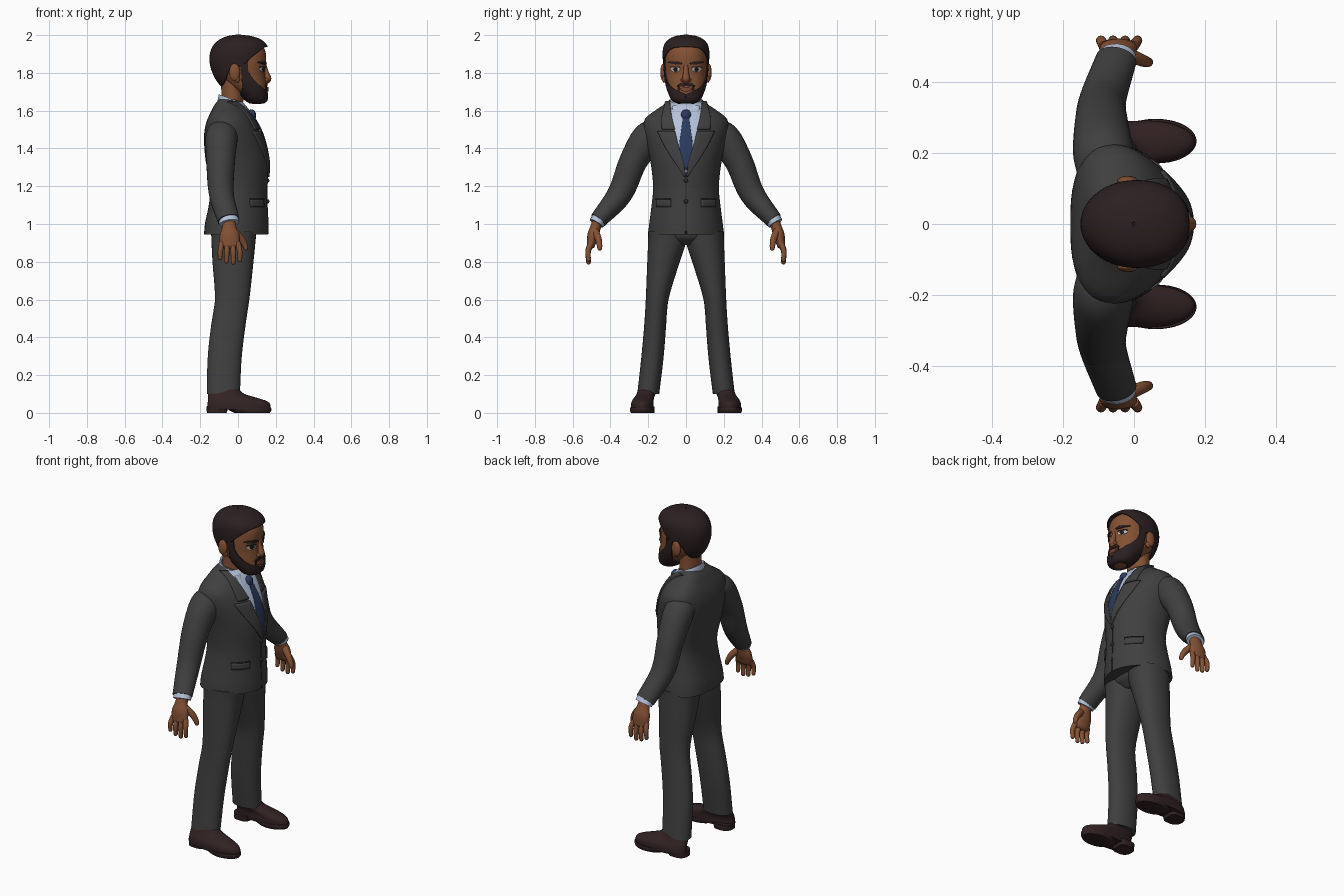
import bpy, bmesh
from math import sin, cos, pi, asin, radians
from mathutils import Vector

if "Cube" in bpy.data.objects:
    bpy.data.objects.remove(bpy.data.objects["Cube"], do_unlink=True)


def material(name, *rgb):
    mat = bpy.data.materials.new(name)
    mat.use_nodes = True
    mat.diffuse_color = (*rgb, 1)
    bsdf = mat.node_tree.nodes["Principled BSDF"]
    bsdf.inputs["Base Color"].default_value = (*rgb, 1)
    bsdf.inputs["Roughness"].default_value = 0.8
    return mat


charcoal = material("charcoal cloth", .05, .05, .05)
seam = material("dark seam", .025, .025, .025)
pale_blue = material("pale blue shirt", .46, .54, .7)
navy = material("navy tie", .024, .043, .11)
skin = material("brown skin", .23, .082, .034)
black_brown = material("black brown hair", .025, .014, .015)
leather = material("dark brown leather", .032, .016, .017)
white = material("eye white", .55, .52, .5)
iris = material("dark iris", .015, .01, .01)
lip = material("lip", .2, .06, .035)


def curve(rows, z):
    """Smooth interpolation of rows by their first value."""
    rows = sorted(rows)
    i = 0
    while i < len(rows) - 2 and z > rows[i + 1][0]:
        i += 1
    p, q = rows[i], rows[i + 1]
    before, after = rows[max(i - 1, 0)], rows[min(i + 2, len(rows) - 1)]
    h = q[0] - p[0]
    u = (z - p[0]) / h
    out = [z]
    for k in range(1, len(p)):
        m0 = (q[k] - before[k]) / (q[0] - before[0]) * h
        m1 = (after[k] - p[k]) / (after[0] - p[0]) * h
        out.append(p[k] + u * m0 + u * u * (3 * (q[k] - p[k]) - 2 * m0 - m1)
                   + u ** 3 * (2 * (p[k] - q[k]) + m0 + m1))
    return out


def samples(rows, n, ease=True):
    lo, hi = min(rows)[0], max(rows)[0]
    fractions = [(1 - cos(pi * i / n)) / 2 if ease else i / n for i in range(n + 1)]
    return [curve(rows, lo + (hi - lo) * f) for f in fractions]


def grid(name, rings, mat, closed=True, mirror=False, thick=0):
    bm = bmesh.new()
    vs = [[bm.verts.new(p) for p in ring] for ring in rings]
    n = len(vs[0])
    for a, b in zip(vs, vs[1:]):
        for i in range(n if closed else n - 1):
            j = (i + 1) % n
            bm.faces.new((a[i], a[j], b[j], b[i]))
    if closed and not thick:
        bm.faces.new(vs[0][::-1])
        bm.faces.new(vs[-1])
        bmesh.ops.recalc_face_normals(bm, faces=bm.faces)
    mesh = bpy.data.meshes.new(name)
    bm.to_mesh(mesh)
    bm.free()
    obj = bpy.data.objects.new(name, mesh)
    bpy.context.collection.objects.link(obj)
    return finish(obj, mat, mirror, thick)


def finish(obj, mat, mirror=False, thick=0):
    obj.data.materials.append(mat)
    bpy.ops.object.select_all(action='DESELECT')
    obj.select_set(True)
    bpy.context.view_layer.objects.active = obj
    bpy.ops.object.shade_smooth_by_angle(angle=radians(50))
    if mirror:
        obj.modifiers.new("mirror", 'MIRROR').use_axis = (False, True, False)
    if thick:
        mod = obj.modifiers.new("thickness", 'SOLIDIFY')
        mod.thickness, mod.offset = thick, 0
    return obj


def on_ring(sec, t, nf=2, nb=2, frac=.5):
    """Point at angle t (0 = front) of a section: z, back, front, half width, centre y."""
    z, xb, xf, b, cy = (list(sec) + [0])[:5]
    cx = xb + (xf - xb) * frac
    c, s = cos(t), sin(t)
    n, a = (nf, xf - cx) if c >= 0 else (nb, cx - xb)
    return Vector((cx + a * abs(c) ** (2 / n) * (1 if c > 0 else -1),
                   cy + b * abs(s) ** (2 / n) * (1 if s > 0 else -1), z))


def loft(name, rows, mat, n=24, segs=40, mirror=False, form=()):
    rings = [[on_ring(s, 2 * pi * i / segs, *form) for i in range(segs)]
             for s in samples(rows, n)]
    return grid(name, rings, mat, mirror=mirror)


def patch(name, body, form, rows, mat, rise, angles=False, mirror=True, n=16, cols=10):
    """Thin plate on a lofted body; rows are z, inner, outer as widths or degrees."""
    rings = []
    for z, u0, u1 in samples(rows, n, False):
        sec = curve(body, z)
        power = form[0] / 2 if form else 1
        t = [radians(u) if angles else asin(min(max(u, 0) / sec[3], 1) ** power)
             for u in (u0, u1)]
        rings.append([on_ring(sec, t[0] + (t[1] - t[0]) * k / cols, *form)
                      for k in range(cols + 1)])
    return grid(name, rings, mat, closed=False, mirror=mirror, thick=2 * rise)


def tube(name, points, mat, n=16, segs=20, mirror=True, rounded=True):
    """Round limb through points: x, y, z, radius along x, radius across."""
    path = samples([(i, *p) for i, p in enumerate(points)], n, False)
    pos = [Vector(p[1:4]) for p in path]
    rings = []

    def ring(centre, tan, ru, rv):
        u = (Vector((1, 0, 0)) - tan * tan.x).normalized()
        v = tan.cross(u)
        rings.append([centre + u * ru * cos(2 * pi * k / segs) + v * rv * sin(2 * pi * k / segs)
                      for k in range(segs)])

    for i, p in enumerate(path):
        tan = (pos[min(i + 1, n)] - pos[max(i - 1, 0)]).normalized()
        ring(pos[i], tan, p[4], p[5])
    if rounded:
        for k in (.4, .8, 1.1, 1.4):
            ring(pos[-1] + tan * p[5] * sin(k), tan, p[4] * cos(k), p[5] * cos(k))
    return grid(name, rings, mat, mirror=mirror)


def ball(name, loc, size, mat, mirror=False):
    bpy.ops.mesh.primitive_uv_sphere_add(segments=24, ring_count=14, radius=1)
    obj = bpy.context.object
    obj.name = name
    for v in obj.data.vertices:
        v.co = Vector(loc) + v.co * Vector(size)
    return finish(obj, mat, mirror)


# Jacket body, with a flat back and a tapering chest
torso = [(.945, -.18, .16, .2), (1.0, -.175, .16, .195), (1.1, -.155, .155, .182),
         (1.2, -.145, .155, .174), (1.34, -.172, .16, .19), (1.45, -.18, .137, .215),
         (1.51, -.175, .113, .225), (1.56, -.16, .085, .215), (1.6, -.14, .06, .165),
         (1.63, -.125, .035, .12), (1.66, -.1, .01, .085)]
cut = (1.9, 2.7, .42)
loft("jacket", torso, charcoal, n=36, segs=56, form=cut)
tube("sleeve", [(-.085, .14, 1.49, .075, .06), (-.087, .2, 1.455, .085, .085),
                (-.092, .28, 1.33, .076, .074), (-.088, .35, 1.16, .066, .066),
                (-.05, .465, 1.02, .058, .046)], charcoal, n=24, segs=28, rounded=False)
tube("shirt_cuff", [(-.052, .455, 1.035, .053, .041), (-.046, .474, 1.003, .053, .041)],
     pale_blue, n=3, rounded=False)

# Shirt front, tie, lapels and jacket details
patch("shirt_front", torso, cut, [(1.27, 0, .003), (1.4, 0, .038), (1.55, 0, .072),
                                  (1.645, 0, .09)], pale_blue, .003)
patch("tie", torso, cut, [(1.29, 0, .012), (1.4, 0, .034), (1.5, 0, .024), (1.57, 0, .015)],
      navy, .007)
ball("tie_knot", (.072, 0, 1.575), (.024, .027, .032), navy)
patch("lapel", torso, cut, [(1.25, 0, .008), (1.33, .014, .06), (1.42, .04, .115),
                            (1.49, .057, .148)], charcoal, .009)
patch("lapel_collar", torso, cut, [(1.5, .058, .125), (1.57, .075, .125),
                                   (1.645, .083, .104)], charcoal, .009)
patch("front_opening", torso, cut, [(.946, 0, .004), (1.25, 0, .0025)], seam, .002)
patch("pocket_flap", torso, cut, [(1.09, .08, .155), (1.13, .08, .155)], charcoal, .006, n=3)
patch("pocket_seam", torso, cut, [(1.129, .08, .155), (1.134, .08, .155)], seam, .007, n=2)
for z in (1.12, 1.23):
    ball("jacket_button", (.158, 0, z), (.008, .011, .011), seam)

# Shirt collar, tilted down to the front
collar = []
for cx, a, b, back, front in [(-.02, .082, .1, 1.61, 1.55), (-.03, .076, .09, 1.655, 1.6),
                              (-.035, .066, .08, 1.685, 1.635), (-.035, .056, .07, 1.68, 1.63)]:
    angles = [2 * pi * i / 40 for i in range(40)]
    collar.append([(cx + a * cos(t), b * sin(t), (back + front) / 2 - (back - front) / 2 * cos(t))
                   for t in angles])
grid("shirt_collar", collar, pale_blue, thick=.004)
tube("collar_point", [(.03, .045, 1.62, .012, .03), (.075, .05, 1.56, .008, .012)], pale_blue, n=5)

# Trousers and shoes
loft("trouser_seat", [(.89, -.1, .05, .08), (.93, -.14, .09, .17), (1.0, -.14, .1, .17)], charcoal)
leg = [(.1, -.165, .01, .058, .2), (.3, -.16, .02, .059, .177), (.48, -.14, .042, .058, .162),
       (.6, -.122, .06, .06, .153), (.8, -.135, .082, .086, .119), (.9, -.14, .092, .1, .101),
       (.96, -.14, .098, .1, .1)]
loft("trouser_leg", leg, charcoal, mirror=True, form=(2.2, 2.2))
loft("shoe_upper", [(.018, -.163, .168, .058, .232), (.035, -.163, .173, .06, .232),
                    (.06, -.16, .158, .058, .23), (.08, -.16, .1, .053, .222),
                    (.1, -.158, .035, .05, .212), (.13, -.15, 0, .048, .203)],
     leather, mirror=True, form=(2, 2.4, .6))
loft("shoe_sole", [(0, -.02, .168, .058, .234), (.015, -.05, .177, .063, .234),
                   (.028, -.06, .175, .062, .234)], leather, n=6, mirror=True)
loft("shoe_heel", [(0, -.165, -.06, .05, .218), (.035, -.167, -.05, .052, .218)],
     leather, n=4, mirror=True, form=(4, 2.4))

# Hands with four fingers and a thumb
tube("palm", [(-.047, .46, 1.03, .036, .03), (-.047, .478, .985, .037, .028),
              (-.045, .492, .94, .052, .03), (-.043, .503, .89, .052, .022)], skin)
for k, length in enumerate((.075, .092, .098, .085)):
    x = -.085 + .028 * k
    tube("finger", [(x, .502, .9, .015, .016), (x - .008 + .006 * k, .518, .9 - length / 2, .014, .014),
                    (x - .01 + .007 * k, .516, .895 - length, .012, .012)], skin, n=8, segs=12)
tube("thumb", [(-.025, .482, .965, .02, .02), (.015, .465, .925, .019, .018),
               (.036, .458, .89, .015, .015), (.042, .457, .872, .012, .013)], skin, n=8, segs=14)

# Head, neck and ears
head = [(1.64, .07, .13, .035), (1.655, .045, .15, .066), (1.69, .005, .154, .087),
        (1.74, -.06, .151, .103), (1.8, -.105, .143, .111), (1.85, -.12, .148, .113),
        (1.92, -.12, .143, .106), (1.965, -.08, .105, .075), (1.985, -.02, .04, .02)]
skull = (2.2, 2)
loft("head", head, skin, n=32, segs=48, form=skull)
loft("neck", [(1.58, -.085, .03, .072), (1.68, -.088, .028, .068), (1.78, -.09, .04, .07)], skin, n=8)
ball("ear", (-.018, .121, 1.803), (.029, .015, .046), skin, mirror=True)
ball("ear_lobe", (-.006, .115, 1.768), (.016, .012, .02), skin, mirror=True)

# Hair cap with a rising hairline at the front
hair = [(1.72, -.08, .1, .075), (1.77, -.118, .13, .1), (1.84, -.145, .15, .116),
        (1.9, -.146, .156, .121), (1.945, -.128, .151, .114), (1.975, -.095, .118, .09),
        (1.993, -.05, .065, .052), (2.0, -.005, .005, .005)]
hairline = [(0, 1.938), (35, 1.93), (65, 1.885), (85, 1.835), (105, 1.83), (125, 1.765),
            (150, 1.735), (180, 1.73)]
rings = []
for j in range(25):
    f = sin(j / 24 * pi / 2)
    ring = []
    for i in range(64):
        deg = 360 * i / 64
        low = curve(hairline, min(deg, 360 - deg))[1]
        ring.append(on_ring(curve(hair, low + (2 - low) * f), radians(deg), *skull))
    rings.append(ring)
grid("hair", rings, black_brown, thick=.006)
ball("hair_crown", (0, 0, 1.985), (.06, .055, .014), black_brown)


def face(name, rows, mat, rise, angles=True, **more):
    patch(name, head, skull, rows, mat, rise, angles=angles, **more)


# Beard, moustache and facial features
face("beard", [(1.642, 0, 180), (1.66, 0, 180), (1.685, 0, 160), (1.697, 14, 135),
               (1.72, 44, 112), (1.75, 62, 100), (1.8, 74, 91), (1.87, 76, 93)],
     black_brown, .006, n=36, cols=24)
face("moustache", [(1.728, 8, 25), (1.735, 0, 23), (1.745, 0, 14)], black_brown, .005)
face("goatee_side", [(1.685, 17, 27), (1.71, 19, 25), (1.732, 18, 24)], black_brown, .005)
face("lips", [(1.702, 0, .012), (1.713, 0, .032), (1.725, 0, .01)], lip, .008, angles=False)
face("eye", [(1.806, .045, .06), (1.812, .035, .074), (1.82, .031, .08), (1.828, .036, .074),
             (1.832, .045, .06)], white, .003, angles=False)
face("iris", [(1.807, .051, .057), (1.819, .043, .065), (1.831, .051, .057)], iris, .005, angles=False)
face("upper_lid", [(1.829, .03, .083), (1.835, .036, .076)], iris, .005, angles=False, n=4)
face("eyebrow", [(1.845, .025, .05), (1.853, .022, .088), (1.86, .045, .085)],
     black_brown, .006, angles=False)
tube("nose", [(.138, 0, 1.84, .012, .012), (.148, 0, 1.805, .014, .014),
              (.158, 0, 1.772, .018, .02), (.155, 0, 1.76, .016, .018)], skin, mirror=False)
ball("nostril", (.15, .017, 1.762), (.013, .011, .011), skin, mirror=True)
